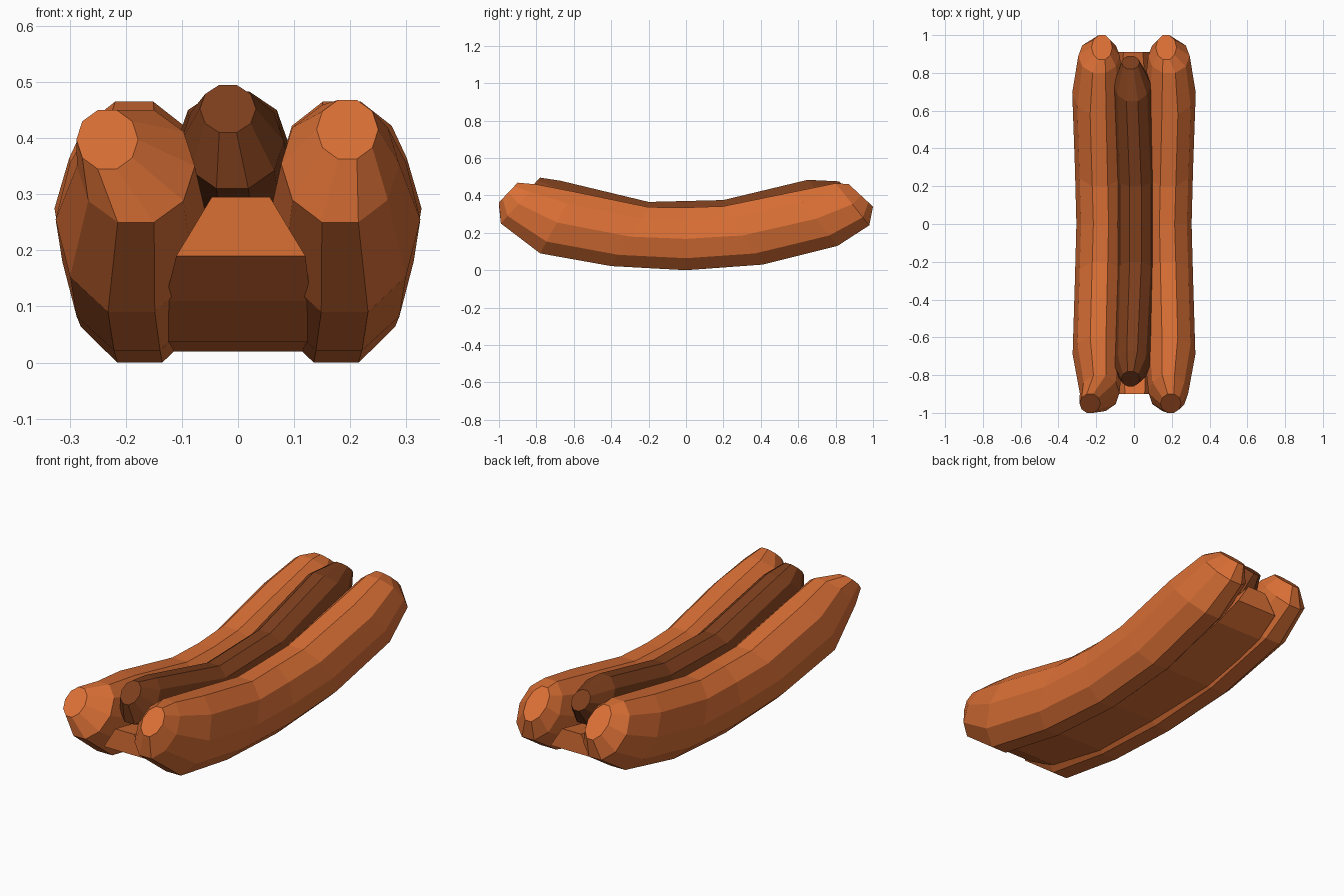
import bpy, bmesh, math


def material(name, rgb):
    m = bpy.data.materials.new(name)
    m.diffuse_color = (*rgb, 1)
    return m


bread = material("bread", (0.70, 0.16, 0.036))
meat = material("meat", (0.21, 0.05, 0.012))


def round_section(n):
    peak = max(math.sin(2 * math.pi * k / n) for k in range(n))
    return [(math.cos(2 * math.pi * k / n), math.sin(2 * math.pi * k / n) / peak)
            for k in range(n)]


# Loft a unit section through slanted rings:
# (bottom y, bottom z, top y, top z, centre x, half width)
def loft(name, rings, section, mat, side=1):
    bm = bmesh.new()
    loops = []
    for y0, z0, y1, z1, cx, hw in rings:
        loop = []
        for u, v in section:
            t = (v + 1) / 2
            loop.append(bm.verts.new((side * (cx + hw * u),
                                      y0 + (y1 - y0) * t, z0 + (z1 - z0) * t)))
        loops.append(loop)
    n = len(section)
    for a, b in zip(loops, loops[1:]):
        for k in range(n):
            j = (k + 1) % n
            bm.faces.new((a[k], a[j], b[j], b[k]))
    bm.faces.new(loops[0])
    bm.faces.new(loops[-1])
    bmesh.ops.recalc_face_normals(bm, faces=bm.faces[:])
    mesh = bpy.data.meshes.new(name)
    bm.to_mesh(mesh)
    bm.free()
    mesh.materials.append(mat)
    obj = bpy.data.objects.new(name, mesh)
    bpy.context.collection.objects.link(obj)
    return obj


# Two bun halves, slightly different at the front tips
for name, side, tip_x, dz in (("bun_left", -1, 0.233, 0.0), ("bun_right", 1, 0.195, 0.018)):
    loft(name, [
        (-1.00, 0.345 + dz, -0.90, 0.45 + dz, tip_x, 0.055),
        (-0.99, 0.25, -0.80, 0.45 + dz / 2, 0.182, 0.105),
        (-0.78, 0.09, -0.60, 0.42, 0.19, 0.135),
        (-0.40, 0.022, -0.20, 0.337, 0.18, 0.133),
        (0.00, 0.00, 0.00, 0.335, 0.175, 0.13),
        (0.41, 0.03, 0.20, 0.342, 0.18, 0.133),
        (0.81, 0.13, 0.58, 0.42, 0.19, 0.137),
        (0.98, 0.24, 0.80, 0.465, 0.185, 0.11),
        (1.00, 0.34, 0.87, 0.46, 0.17, 0.055),
    ], round_section(10), bread, side)

# Bread hinge joining the halves underneath
trapezoid = [(-1, -1), (1, -1), (0.45, 1), (-0.45, 1)]
loft("bun_hinge", [
    (-0.90, 0.19, -0.90, 0.295, 0.005, 0.115),
    (-0.75, 0.11, -0.75, 0.26, 0, 0.13),
    (-0.40, 0.037, -0.40, 0.19, 0, 0.14),
    (0.00, 0.02, 0.00, 0.16, 0, 0.14),
    (0.40, 0.04, 0.40, 0.19, 0, 0.14),
    (0.78, 0.13, 0.75, 0.26, 0, 0.13),
    (0.91, 0.20, 0.91, 0.30, -0.005, 0.115),
], trapezoid, bread)

# Sausage
loft("sausage", [
    (-0.86, 0.41, -0.78, 0.495, -0.018, 0.050),
    (-0.84, 0.31, -0.67, 0.478, -0.010, 0.092),
    (-0.30, 0.16, -0.20, 0.365, 0.008, 0.100),
    (0.28, 0.17, 0.20, 0.375, 0.008, 0.100),
    (0.83, 0.31, 0.65, 0.483, -0.010, 0.098),
    (0.89, 0.40, 0.82, 0.475, -0.018, 0.048),
], round_section(10), meat)
